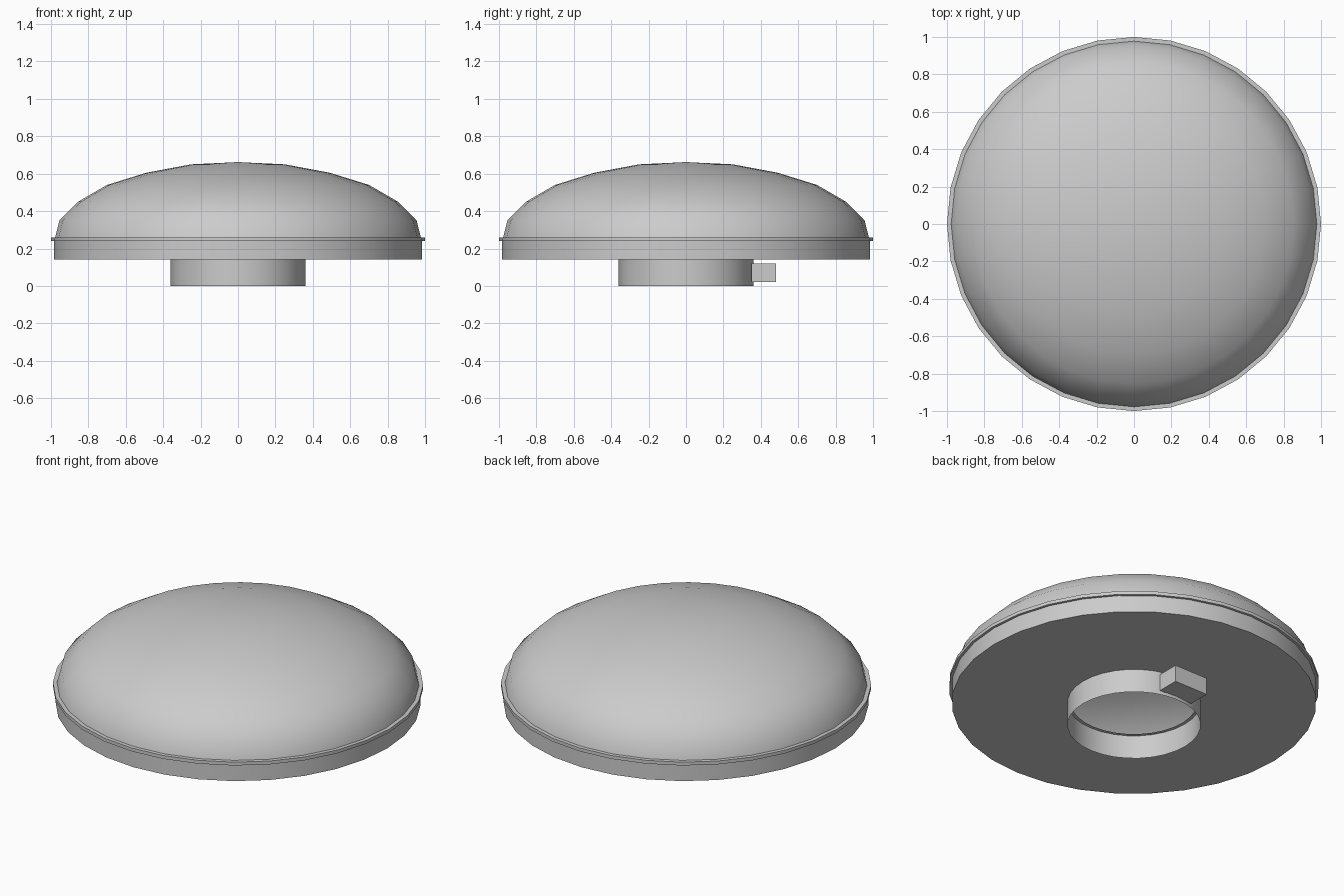
import bpy, bmesh, math

if "Cube" in bpy.data.objects:
    bpy.data.objects.remove(bpy.data.objects["Cube"])

SEGMENTS = 32

grey = bpy.data.materials.new("light_grey")
grey.diffuse_color = (0.6, 0.6, 0.6, 1.0)
grey.use_nodes = True
grey.node_tree.nodes["Principled BSDF"].inputs["Base Color"].default_value = grey.diffuse_color


def finish(name, bm, smooth_angle=None):
    mesh = bpy.data.meshes.new(name)
    bm.to_mesh(mesh)
    bm.free()
    mesh.materials.append(grey)
    obj = bpy.data.objects.new(name, mesh)
    bpy.context.collection.objects.link(obj)
    if smooth_angle:
        bpy.ops.object.select_all(action='DESELECT')
        obj.select_set(True)
        bpy.context.view_layer.objects.active = obj
        bpy.ops.object.shade_smooth_by_angle(angle=math.radians(smooth_angle))
    return obj


def lathe(name, profile, closed=False, smooth_angle=40):
    """Revolve (radius, height) points about z; listed bottom to top on the outside."""
    bm = bmesh.new()
    rings = []
    for r, z in profile:
        if r == 0:
            rings.append([bm.verts.new((0, 0, z))] * SEGMENTS)
        else:
            rings.append([bm.verts.new((r * math.cos(math.tau * i / SEGMENTS),
                                        r * math.sin(math.tau * i / SEGMENTS), z))
                          for i in range(SEGMENTS)])
    pairs = list(zip(rings, rings[1:]))
    if closed:
        pairs.append((rings[-1], rings[0]))
    for low, high in pairs:
        for i in range(SEGMENTS):
            j = (i + 1) % SEGMENTS
            corners = [low[i], low[j], high[j], high[i]]
            bm.faces.new(list(dict.fromkeys(corners)))
    return finish(name, bm, smooth_angle)


# Shallow domed cover, open underneath
lathe("dome_cover", [(0.98, 0.25), (0.955, 0.35), (0.855, 0.45), (0.70, 0.54),
                     (0.49, 0.605), (0.25, 0.65), (0, 0.662)])

# Pan with a flat bottom and a central hole
lathe("base_pan", [(0.34, 0.14), (0.985, 0.14), (0.985, 0.25)])

# Thin rim where the cover meets the pan
lathe("rim", [(0.975, 0.24), (1.0, 0.24), (1.0, 0.26), (0.975, 0.26)], closed=True)

# Open collar below the pan
lathe("collar", [(0.36, 0.0), (0.36, 0.14)])

# Small block on the back of the collar
bm = bmesh.new()
bmesh.ops.create_cube(bm, size=1)
bmesh.ops.scale(bm, vec=(0.22, 0.13, 0.10), verts=bm.verts)
bmesh.ops.translate(bm, vec=(0, 0.415, 0.07), verts=bm.verts)
finish("latch_block", bm)
